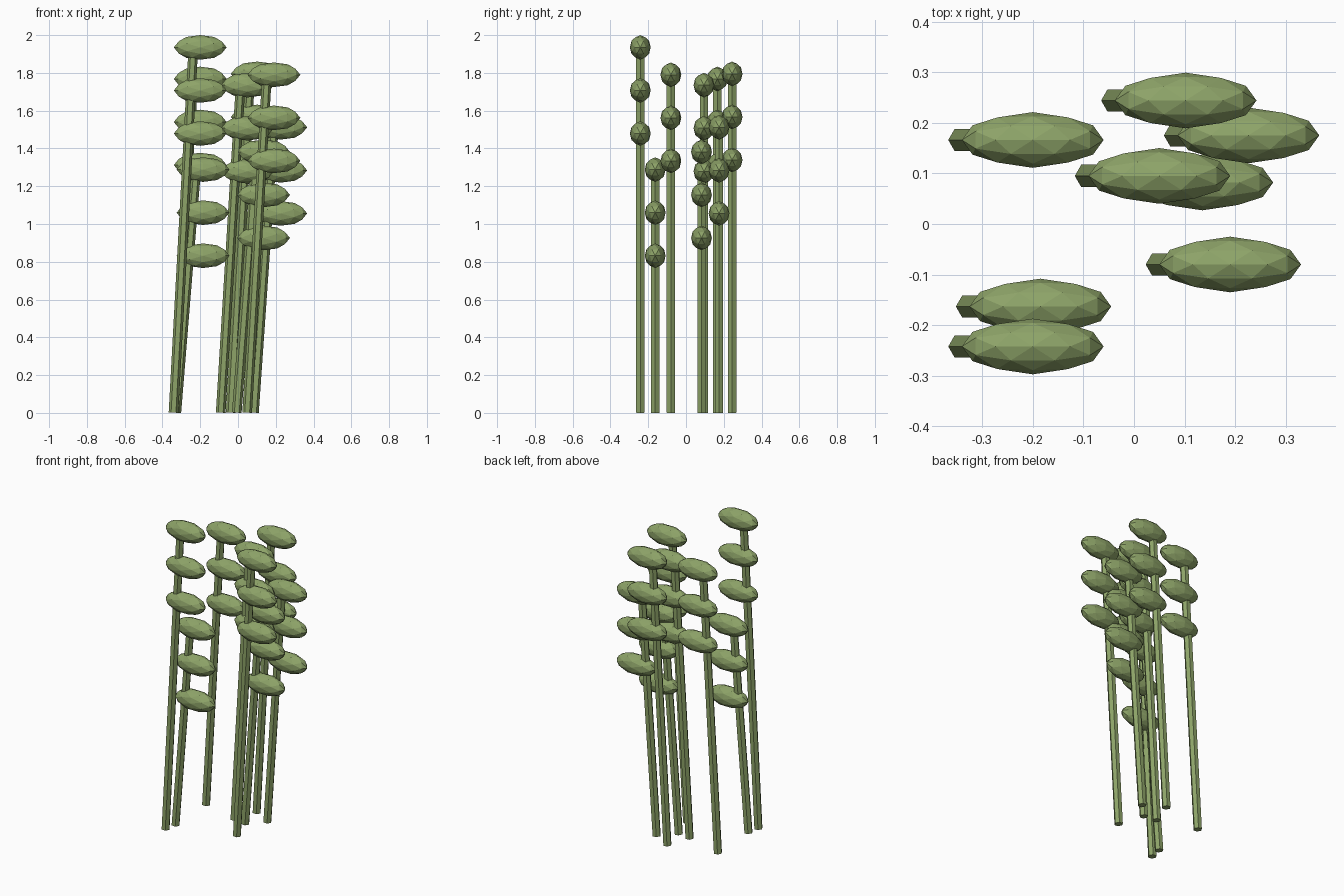
import bpy, math
from mathutils import Matrix, Vector

cube = bpy.data.objects.get("Cube")
if cube:
    bpy.data.objects.remove(cube, do_unlink=True)

# Single leaf-green colour
green = bpy.data.materials.new("leaf_green")
green.use_nodes = True
colour = (0.27, 0.37, 0.14, 1)
green.diffuse_color = colour
green.node_tree.nodes["Principled BSDF"].inputs["Base Color"].default_value = colour

POD_SIZE = (0.14, 0.055, 0.065)
POD_GAP = 0.228
POD_SHIFT = 0.1415
STEM_LEAN = 0.105
STEM_RADIUS = 0.0255


def finish(name):
    obj = bpy.context.object
    obj.name = name
    obj.data.materials.append(green)
    return obj


def add_pod(name, centre):
    # Faceted seed pod, turned so a vertex points along every axis
    bpy.ops.mesh.primitive_ico_sphere_add(subdivisions=2, radius=1)
    pod = finish(name)
    turn = Matrix.Rotation(-math.atan(0.618034), 4, 'Y')
    pod.data.transform(Matrix.Diagonal((*POD_SIZE, 1)) @ turn)
    pod.location = centre


def add_stem(name, base, top):
    # Leaning six-sided stem with ridges towards left and right
    axis = top - base
    bpy.ops.mesh.primitive_cylinder_add(vertices=6, radius=STEM_RADIUS, depth=axis.length)
    stem = finish(name)
    stem.data.transform(Matrix.Rotation(math.radians(30), 4, 'Z'))
    stem.rotation_euler.y = math.atan2(axis.x, axis.z)
    stem.location = (base + top) / 2


# Each stalk: pod x, y and height of the highest pod
stalks = [
    (-0.20, -0.242, 1.935), (-0.185, -0.163, 1.288),
    (0.19, -0.08, 1.79), (0.05, 0.095, 1.735),
    (0.135, 0.082, 1.382), (-0.20, 0.166, 1.768),
    (0.102, 0.244, 1.795), (0.226, 0.175, 1.512),
]
for n, (x, y, z) in enumerate(stalks, 1):
    foot = x - POD_SHIFT
    add_stem(f"stem_{n}", Vector((foot, y, 0.0015)), Vector((foot + STEM_LEAN, y, z)))
    for k in range(3):
        add_pod(f"pod_{n}_{k + 1}", (x, y, z - k * POD_GAP))
